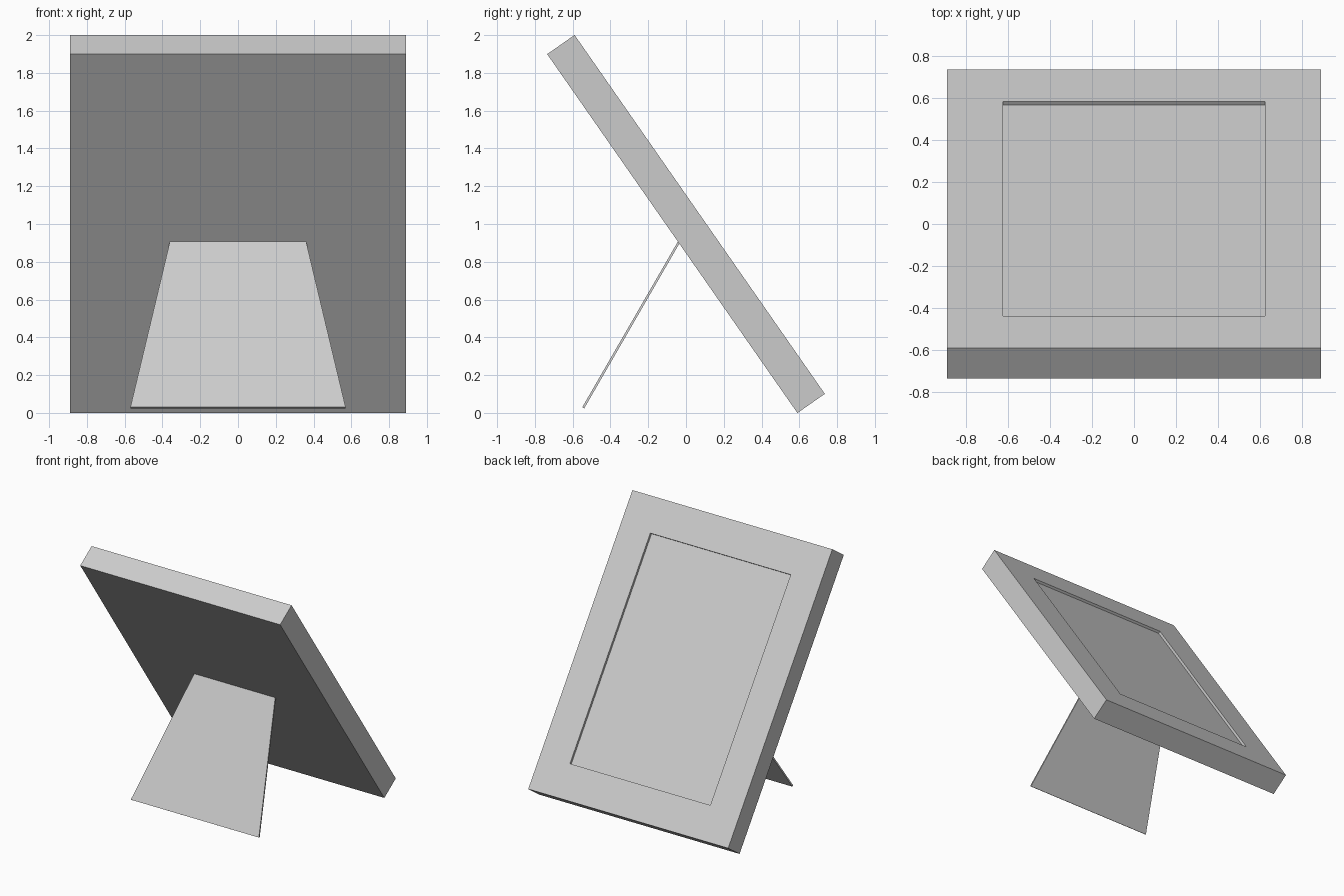
import bpy, bmesh, math
from mathutils import Matrix, Vector

if "Cube" in bpy.data.objects:
    bpy.data.objects.remove(bpy.data.objects["Cube"])

TILT = math.atan2(1.325, 1.90)


def make_object(name, bm):
    bmesh.ops.recalc_face_normals(bm, faces=bm.faces)
    mesh = bpy.data.meshes.new(name)
    bm.to_mesh(mesh)
    bm.free()
    obj = bpy.data.objects.new(name, mesh)
    bpy.context.collection.objects.link(obj)
    return obj


# Picture frame: slab with a shallow recessed picture area
bm = bmesh.new()
bmesh.ops.create_cube(bm, size=1)
bmesh.ops.scale(bm, vec=(1.78, 0.177, 2.316), verts=bm.verts)
face = max(bm.faces, key=lambda f: f.calc_center_median().y)
bmesh.ops.inset_region(bm, faces=[face], thickness=0.265, use_even_offset=True)
picture = bmesh.ops.extrude_discrete_faces(bm, faces=[face])["faces"][0]
bmesh.ops.translate(bm, vec=(0, -0.02, 0), verts=picture.verts)
frame = make_object("picture_frame", bm)
frame.location = (0, 0, 1.0)
frame.rotation_euler = (TILT, 0, 0)

# Stand: thin tapered plate leaning against the back
bm = bmesh.new()
bottom, top = Vector((0, -0.544, 0.027)), Vector((0, -0.036, 0.907))
slope = (top - bottom).normalized()
half = Vector((0, -slope.z, slope.y)) * 0.006
outline = [(-0.57, bottom), (0.57, bottom), (0.36, top), (-0.36, top)]
plate = bm.faces.new([bm.verts.new(p - half + Vector((x, 0, 0))) for x, p in outline])
ext = bmesh.ops.extrude_face_region(bm, geom=[plate])["geom"]
bmesh.ops.translate(bm, vec=half * 2,
                    verts=[v for v in ext if isinstance(v, bmesh.types.BMVert)])
make_object("back_stand", bm)
